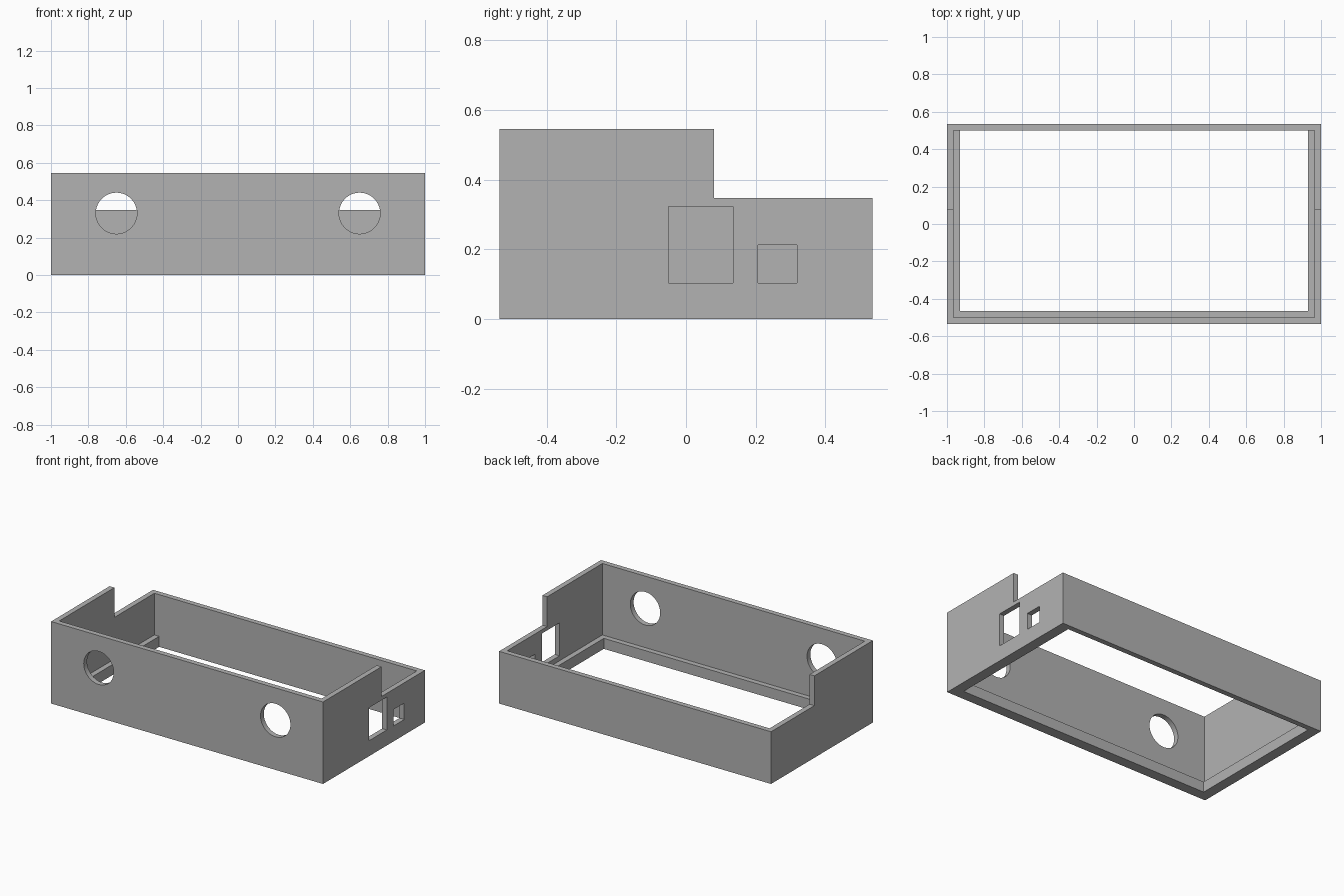
import bpy
import math

old = bpy.data.objects.get("Cube")
if old:
    bpy.data.objects.remove(old, do_unlink=True)

grey = bpy.data.materials.new("Plain grey")
grey.use_nodes = True
colour = (0.45, 0.45, 0.45, 1)
grey.diffuse_color = colour
grey.node_tree.nodes["Principled BSDF"].inputs["Base Color"].default_value = colour

HALF_Y, HEIGHT, WALL, LEDGE = 0.535, 0.545, 0.035, 0.07
BACK_IN = HALF_Y - WALL


def box(name, low, high):
    """Axis-aligned box between two corners."""
    bpy.ops.mesh.primitive_cube_add(size=1)
    ob = bpy.context.object
    ob.name = name
    for v in ob.data.vertices:
        v.co = [a if c < 0 else b for c, a, b in zip(v.co, low, high)]
    ob.data.materials.append(grey)
    return ob


def cut(target, cutter):
    """Subtract a cutter and remove it."""
    mod = target.modifiers.new(cutter.name, 'BOOLEAN')
    mod.operation = 'DIFFERENCE'
    mod.solver = 'EXACT'
    mod.object = cutter
    cutter.hide_render = True
    bpy.context.view_layer.objects.active = target
    bpy.ops.object.modifier_apply(modifier=mod.name)
    bpy.data.objects.remove(cutter, do_unlink=True)


# Case body, hollowed out above an inner ledge on three sides
case = box("case_frame", (-1, -HALF_Y, 0), (1, HALF_Y, HEIGHT))
inner = 1 - WALL
rim = 1 - 2 * WALL
cut(case, box("cavity", (-inner, -BACK_IN, LEDGE), (inner, BACK_IN, 1)))
cut(case, box("floor_opening", (-rim, -HALF_Y + 2 * WALL, -1), (rim, BACK_IN, 0.2)))

# Lowered back section
cut(case, box("back_step", (-2, 0.08, 0.347), (2, 1, 1)))

# Round holes in the front wall
for side in (-1, 1):
    bpy.ops.mesh.primitive_cylinder_add(
        vertices=64, radius=0.11, depth=0.2,
        location=(side * 0.65, -HALF_Y, 0.33), rotation=(math.pi / 2, 0, 0))
    hole = bpy.context.object
    hole.name = "front_hole"
    hole.data.materials.append(grey)
    cut(case, hole)

# Port windows in the left wall
for y0, y1, top in ((-0.05, 0.135, 0.322), (0.206, 0.318, 0.212)):
    cut(case, box("port_window", (0.9, y0, 0.103), (1.1, y1, top)))

# Smooth hole walls, crisp edges elsewhere
bpy.ops.object.select_all(action='DESELECT')
case.select_set(True)
bpy.context.view_layer.objects.active = case
bpy.ops.object.shade_smooth_by_angle(angle=math.radians(30))
